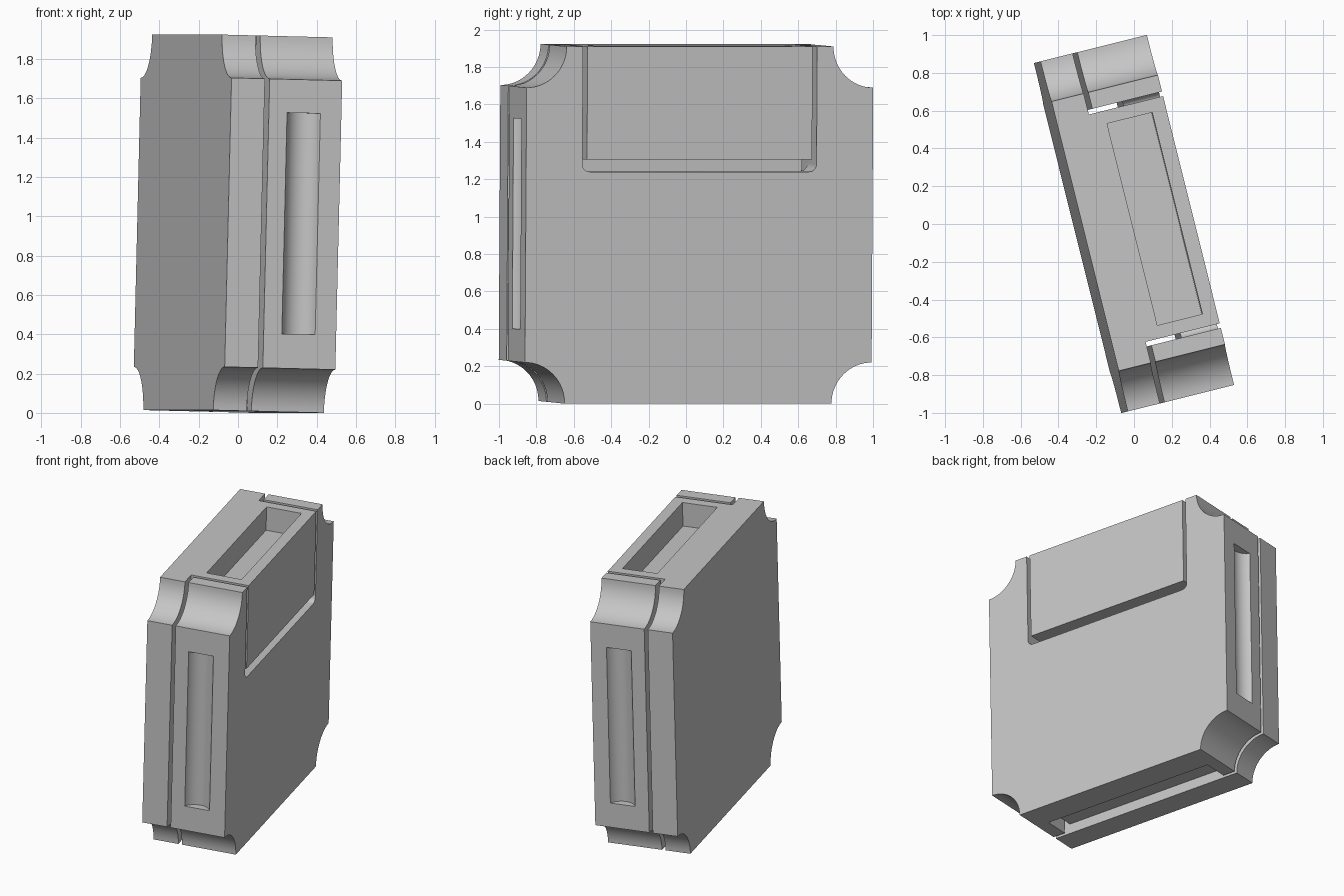
import bpy, bmesh
from math import sin, cos, pi, radians
from mathutils import Matrix, Vector

HALF, HEIGHT, RADIUS = 0.955, 1.91, 0.22   # block half width, height, corner scoop
BACK, PLATE, COVER, FACE = -0.29, -0.115, -0.09, 0.29   # layers across the thickness

cube = bpy.data.objects.get("Cube")
if cube:
    bpy.data.objects.remove(cube, do_unlink=True)

grey = bpy.data.materials.new("plain_grey")
grey.use_nodes = True
grey.diffuse_color = (0.56, 0.56, 0.56, 1)
grey.node_tree.nodes["Principled BSDF"].inputs["Base Color"].default_value = grey.diffuse_color


def prism(name, points, start, end, axis="x"):
    """Extrude an outline: (y, z) points along x, or (x, y) points along z."""
    bm = bmesh.new()
    if axis == "x":
        verts = [bm.verts.new((start, a, b)) for a, b in points]
        step = Vector((end - start, 0, 0))
    else:
        verts = [bm.verts.new((a, b, start)) for a, b in points]
        step = Vector((0, 0, end - start))
    face = bm.faces.new(verts)
    new = bmesh.ops.extrude_face_region(bm, geom=[face], use_keep_orig=True)["geom"]
    bmesh.ops.translate(bm, vec=step, verts=[v for v in new if isinstance(v, bmesh.types.BMVert)])
    bmesh.ops.recalc_face_normals(bm, faces=bm.faces[:])
    mesh = bpy.data.meshes.new(name)
    bm.to_mesh(mesh)
    bm.free()
    mesh.materials.append(grey)
    obj = bpy.data.objects.new(name, mesh)
    bpy.context.collection.objects.link(obj)
    return obj


def box(name, x0, x1, half_y, z0, z1):
    return prism(name, [(-half_y, z0), (half_y, z0), (half_y, z1), (-half_y, z1)], x0, x1)


def arc(cx, cy, r, a0, a1, n=16):
    return [(cx + r * cos(a0 + (a1 - a0) * i / n), cy + r * sin(a0 + (a1 - a0) * i / n))
            for i in range(n + 1)]


def combine(target, tool, operation):
    mod = target.modifiers.new(operation.lower(), "BOOLEAN")
    mod.operation, mod.solver, mod.object = operation, "EXACT", tool
    bpy.ops.object.select_all(action="DESELECT")
    bpy.context.view_layer.objects.active = target
    target.select_set(True)
    bpy.ops.object.modifier_apply(modifier=mod.name)
    bpy.data.objects.remove(tool, do_unlink=True)


# Square outline with a quarter circle scooped from each corner
outline = []
for i, (y, z) in enumerate([(-HALF, 0), (HALF, 0), (HALF, HEIGHT), (-HALF, HEIGHT)]):
    a = pi / 2 * (i + 1)
    outline += arc(y, z, RADIUS, a, a - pi / 2)

# Back plate with the plug and the pocketed top block
plate = prism("back_plate", outline, BACK, PLATE)
plug = prism("plug", [(-0.16, 0.07), (0.07, 0.07), (0.07, 1.305), (FACE, 1.305),
                      (FACE, HEIGHT), (-0.16, HEIGHT)], -0.62, 0.62)
# The plug outline lies in x-z, so swap its axes into place
plug.data.transform(Matrix(((0, 1, 0, 0), (1, 0, 0, 0), (0, 0, 1, 0), (0, 0, 0, 1))))
plug.data.flip_normals()
combine(plate, plug, "UNION")
combine(plate, box("pocket", -0.033, 0.213, 0.55, HEIGHT - 0.17, 2.2), "DIFFERENCE")

# Front cover with an inner cavity and a round-cornered notch
cover = prism("front_cover", outline, COVER, FACE)
combine(cover, box("cavity", -0.2, 0.09, 0.645, -0.1, 2.1), "DIFFERENCE")
r, side, low = 0.04, 0.645, 1.24
notch = (arc(-side + r, low + r, r, pi, 1.5 * pi, 6) + arc(side - r, low + r, r, 1.5 * pi, 2 * pi, 6)
         + [(side, 2.2), (-side, 2.2)])
combine(cover, prism("notch", notch, -0.2, 0.4), "DIFFERENCE")

# Curved finger grooves in both ends
half, depth = 0.0875, 0.055
radius = (half ** 2 + depth ** 2) / (2 * depth)
for s in (-1, 1):
    groove = arc(0.0925, s * (HALF - depth + radius), radius, 0, 2 * pi, 64)[:-1]
    combine(cover, prism("groove", groove, 0.395, 1.52, "z"), "DIFFERENCE")

# Shade, then turn and lean the whole block
pose = (Matrix.Translation((-0.0226, -0.0057, 0.0071))
        @ Matrix.Rotation(radians(14), 4, "Z") @ Matrix.Rotation(radians(1.4), 4, "Y"))
for obj in (plate, cover):
    bpy.ops.object.select_all(action="DESELECT")
    bpy.context.view_layer.objects.active = obj
    obj.select_set(True)
    bpy.ops.object.shade_smooth_by_angle(angle=radians(30))
    obj.matrix_world = pose
